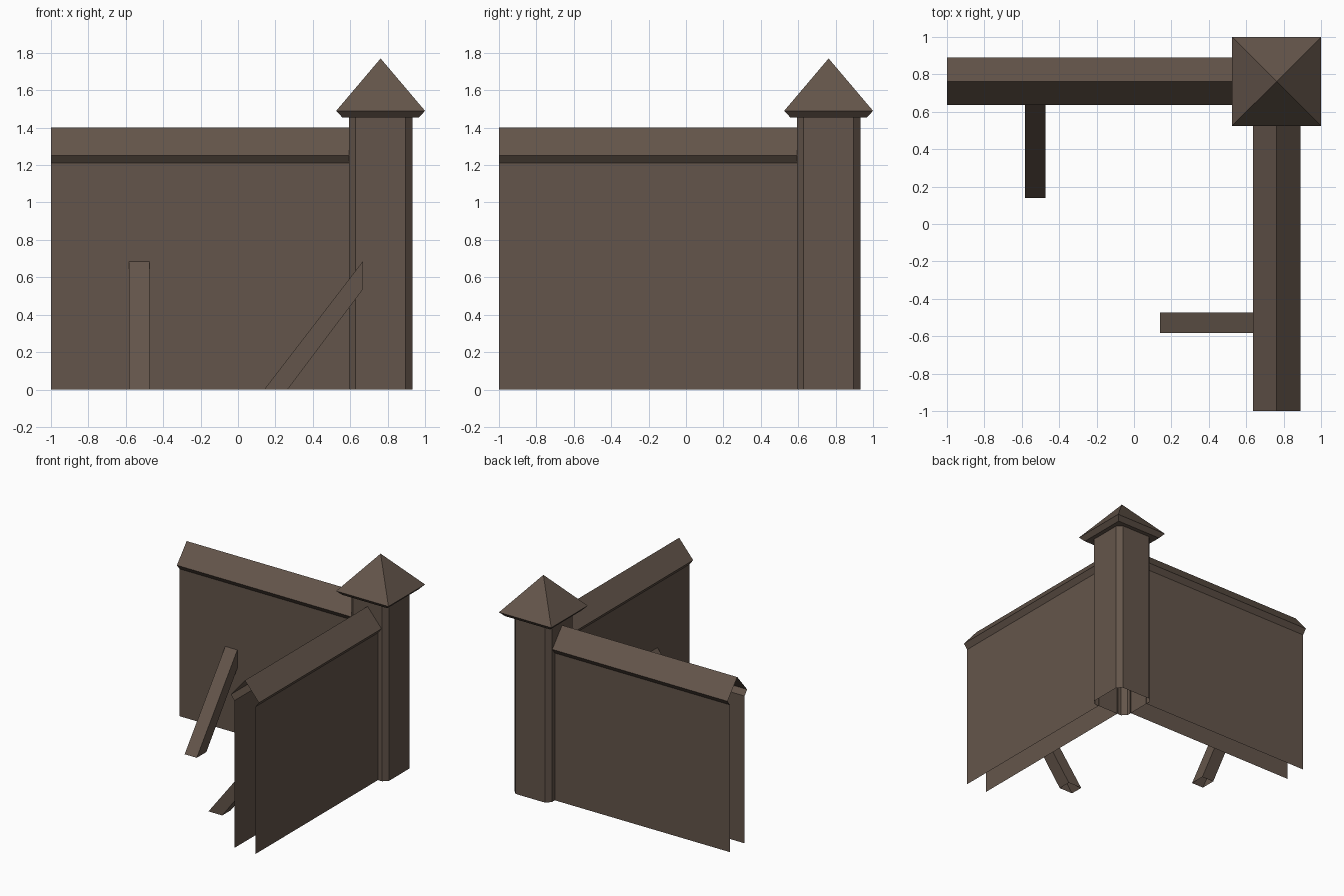
import bpy

if "Cube" in bpy.data.objects:
    bpy.data.objects.remove(bpy.data.objects["Cube"])

C = 0.7625  # centre line shared by the post and both walls

wood = bpy.data.materials.new("dark brown wood")
wood.diffuse_color = (0.127, 0.091, 0.069, 1)
wood.use_nodes = True
wood.node_tree.nodes["Principled BSDF"].inputs["Base Color"].default_value = wood.diffuse_color


def make(name, verts, faces):
    mesh = bpy.data.meshes.new(name)
    mesh.from_pydata(verts, [], faces)
    mesh.materials.append(wood)
    ob = bpy.data.objects.new(name, mesh)
    bpy.context.collection.objects.link(ob)
    return ob


def loft(name, rings, closed=True):
    """Skin equal-length rings of points; open ends."""
    n = len(rings[0])
    faces = []
    for r in range(len(rings) - 1):
        for i in range(n if closed else n - 1):
            j = (i + 1) % n
            faces.append((r*n + i, r*n + j, (r+1)*n + j, (r+1)*n + i))
    return make(name, [p for ring in rings for p in ring], faces)


# Post: chamfered square tube, open at the bottom
a, b = 0.17, 0.133
octagon = [(a, -b), (a, b), (b, a), (-b, a), (-a, b), (-a, -b), (-b, -a), (b, -a)]
loft("corner_post", [[(C + x, C + y, z) for x, y in octagon] for z in (0, 1.455)])

# Post cap: pyramid with a bevelled lip
square = [(-1, -1), (1, -1), (1, 1), (-1, 1)]
cap = [(C + x*h, C + y*h, z) for h, z in ((0.205, 1.455), (0.2375, 1.49)) for x, y in square]
cap.append((C, C, 1.77))
cap_faces = [(3, 2, 1, 0)]
for i in range(4):
    j = (i + 1) % 4
    cap_faces += [(i, j, 4 + j, 4 + i), (4 + i, 4 + j, 8)]
make("post_cap", cap, cap_faces)

# Walls: two thin sheets joined by a gabled coping, open at the ends
half = [(0.095, 0), (0.095, 1.21), (0.1275, 1.252)]
wall_profile = [(-o, z) for o, z in half] + [(0, 1.402)] + [(o, z) for o, z in reversed(half)]
# Braces: slanted bars from the ground to the inner sheet
brace_profile = [(0.14, 0), (0.265, 0), (0.667, 0.535), (0.667, 0.685)]

for name, swap in (("back", False), ("right", True)):
    def place(along, across, z):
        return (across, along, z) if swap else (along, across, z)

    wall = [[place(s, C + o, z) for o, z in wall_profile] for s in (0.6, -1.0)]
    if swap:
        wall.reverse()
    loft(name + "_wall", wall, closed=False)

    verts = [place(s, d, z) for s in (-0.583, -0.473) for d, z in brace_profile]
    faces = [(0, 1, 2, 3), (7, 6, 5, 4), (1, 5, 6, 2), (3, 7, 4, 0)]
    if not swap:
        faces = [f[::-1] for f in faces]
    make(name + "_brace", verts, [f[::-1] for f in faces])
